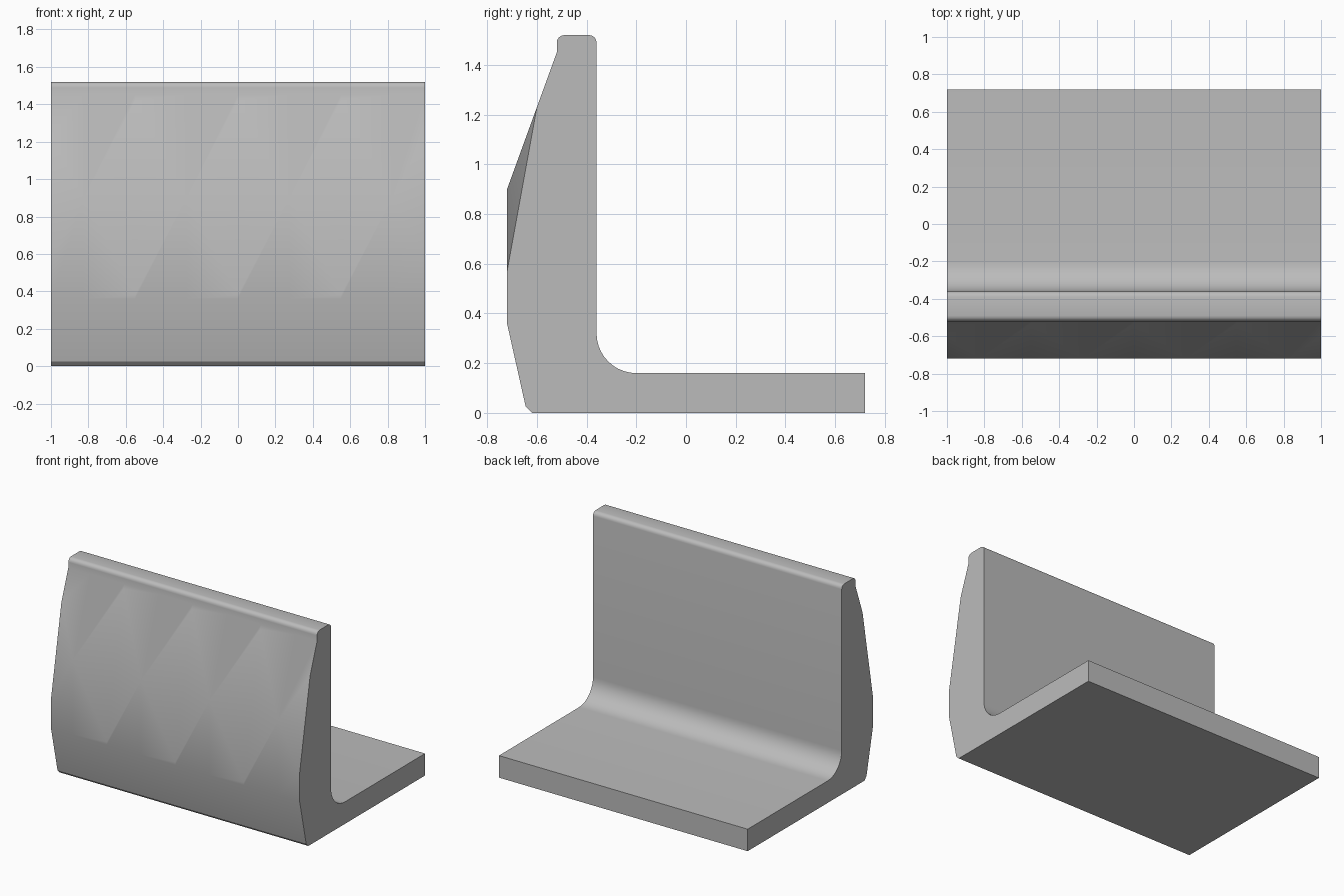
import bpy, bmesh, math

cube = bpy.data.objects.get("Cube")
if cube:
    bpy.data.objects.remove(cube, do_unlink=True)

# Concrete material
concrete = bpy.data.materials.new("concrete grey")
concrete.use_nodes = True
GREY = (0.5, 0.5, 0.5, 1)
concrete.diffuse_color = GREY
concrete.node_tree.nodes["Principled BSDF"].inputs["Base Color"].default_value = GREY

FRONT, BACK, LIP = -0.72, -0.36, -0.52
PITCH, MID_Z, TOP_Z = 0.55, 0.9, 1.45


def arc(cy, cz, r, start, end, steps):
    """Rounded corner points in the side profile."""
    angles = [math.radians(start + (end - start) * i / steps) for i in range(steps + 1)]
    return [(cy + r * math.cos(a), cz + r * math.sin(a)) for a in angles]


def section(x):
    """Side profile at x; the front has a facet notch that is deepest at each valley."""
    to_valley = abs(x - PITCH * round(x / PITCH))
    notch = 0.52 * (1 - to_valley / (PITCH / 2))
    slope_y = FRONT + (LIP - FRONT) * notch / (TOP_Z - MID_Z)
    front = [(-0.62, 0), (-0.645, 0.025), (FRONT, 0.36),
             (FRONT, MID_Z - notch), (slope_y, MID_Z + notch), (LIP, TOP_Z)]
    cap = arc(LIP + 0.03, 1.49, 0.03, 180, 90, 4) + arc(BACK - 0.03, 1.49, 0.03, 90, 0, 4)
    foot = arc(-0.2, 0.32, 0.16, 180, 270, 10) + [(0.72, 0.16), (0.72, 0)]
    return front + cap + foot


# L-shaped retaining wall, lofted across its width
bm = bmesh.new()
columns = [-1] + [PITCH / 2 * i for i in range(-3, 4)] + [1]
rings = [[bm.verts.new((x, y, z)) for y, z in section(x)] for x in columns]
for a, b in zip(rings, rings[1:]):
    for i in range(len(a)):
        j = (i + 1) % len(a)
        bm.faces.new((a[i], b[i], b[j], a[j]))
bm.faces.new(rings[0])
bm.faces.new(rings[-1][::-1])
bmesh.ops.remove_doubles(bm, verts=bm.verts, dist=0.0005)
bmesh.ops.recalc_face_normals(bm, faces=bm.faces)

mesh = bpy.data.meshes.new("retaining_wall")
bm.to_mesh(mesh)
bm.free()
mesh.materials.append(concrete)
wall = bpy.data.objects.new("retaining_wall", mesh)
bpy.context.collection.objects.link(wall)
bpy.context.view_layer.objects.active = wall
wall.select_set(True)
bpy.ops.object.shade_smooth_by_angle(angle=math.radians(30))
